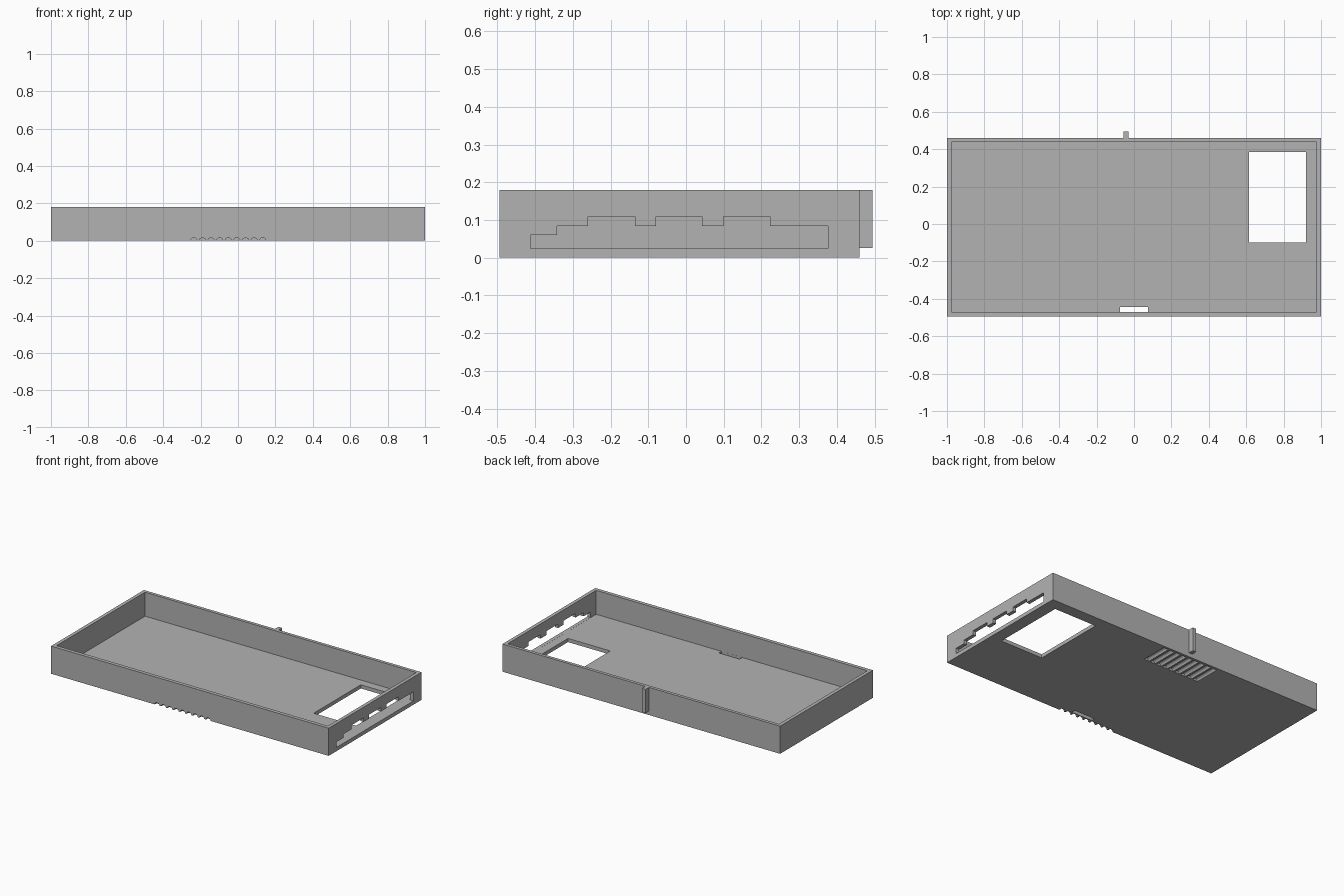
import bpy
import bmesh
import math

if "Cube" in bpy.data.objects:
    bpy.data.objects.remove(bpy.data.objects["Cube"], do_unlink=True)

grey = bpy.data.materials.new("plain grey")
grey.use_nodes = True
colour = (0.45, 0.45, 0.45, 1)
grey.diffuse_color = colour
grey.node_tree.nodes["Principled BSDF"].inputs["Base Color"].default_value = colour


def make(name, bm):
    bmesh.ops.recalc_face_normals(bm, faces=bm.faces)
    mesh = bpy.data.meshes.new(name)
    bm.to_mesh(mesh)
    bm.free()
    mesh.materials.append(grey)
    obj = bpy.data.objects.new(name, mesh)
    bpy.context.collection.objects.link(obj)
    return obj


def box(name, low, high):
    bm = bmesh.new()
    bmesh.ops.create_cube(bm, size=1)
    for v in bm.verts:
        for i in range(3):
            v.co[i] = low[i] if v.co[i] < 0 else high[i]
    return make(name, bm)


def prism(bm, points, offset):
    """Extrude a closed outline along an offset."""
    face = bm.faces.new([bm.verts.new(p) for p in points])
    made = bmesh.ops.extrude_face_region(bm, geom=[face], use_keep_orig=True)
    verts = [g for g in made["geom"] if isinstance(g, bmesh.types.BMVert)]
    bmesh.ops.translate(bm, verts=verts, vec=offset)


def groove_row(name, y0, y1):
    """Row of arched grooves running front to back under the floor."""
    bm = bmesh.new()
    for n in range(9):
        x = -0.236 + n * 0.046
        arch = [(x + 0.017 * math.cos(math.pi * k / 8), y0,
                 0.016 * math.sin(math.pi * k / 8)) for k in range(9)]
        foot = [(x - 0.017, y0, -0.02), (x + 0.017, y0, -0.02)]
        prism(bm, arch + foot, (0, y1 - y0, 0))
    return make(name, bm)


# Open tray
floor = 0.024
tray = box("tray", (-1, -0.495, 0), (1, 0.46, 0.18))
cutters = [
    box("tray_hollow", (-0.977, -0.471, floor), (0.977, 0.439, 0.3)),
    box("floor_window", (0.615, -0.1, -0.1), (0.92, 0.385, 0.1)),
    box("front_slot", (-0.075, -0.4705, -0.1), (0.075, -0.445, 0.1)),
]

# Stepped connector opening in the left end wall
steps = [(-0.413, 0.06), (-0.342, 0.084), (-0.26, 0.11), (-0.135, 0.084),
         (-0.08, 0.11), (0.042, 0.084), (0.1, 0.11), (0.223, 0.084)]
end = 0.376
outline = [(0.95, end, floor + 0.0005), (0.95, steps[0][0], floor + 0.0005)]
for i, (y, z) in enumerate(steps):
    next_y = steps[i + 1][0] if i + 1 < len(steps) else end
    outline += [(0.95, y, z), (0.95, next_y, z)]
bm = bmesh.new()
prism(bm, outline, (0.1, 0, 0))
cutters.append(make("connector_opening", bm))

# Vent grooves under the rear and notches at the front edge
cutters.append(groove_row("rear_vents", 0.27, 0.445))
cutters.append(groove_row("front_notches", -0.55, -0.476))

for cutter in cutters:
    cutter.hide_render = True
    mod = tray.modifiers.new(cutter.name, "BOOLEAN")
    mod.operation = "DIFFERENCE"
    mod.solver = "EXACT"
    mod.object = cutter

# Bake the cuts and drop the helpers
bpy.context.view_layer.update()
graph = bpy.context.evaluated_depsgraph_get()
cut_mesh = bpy.data.meshes.new_from_object(tray.evaluated_get(graph))
tray.modifiers.clear()
tray.data = cut_mesh
cut_mesh.materials.clear()
cut_mesh.materials.append(grey)
for polygon in cut_mesh.polygons:
    polygon.material_index = 0
for cutter in cutters:
    bpy.data.objects.remove(cutter, do_unlink=True)

# Rear tab
box("rear_tab", (-0.055, 0.45, floor + 0.002), (-0.03, 0.495, 0.18))
